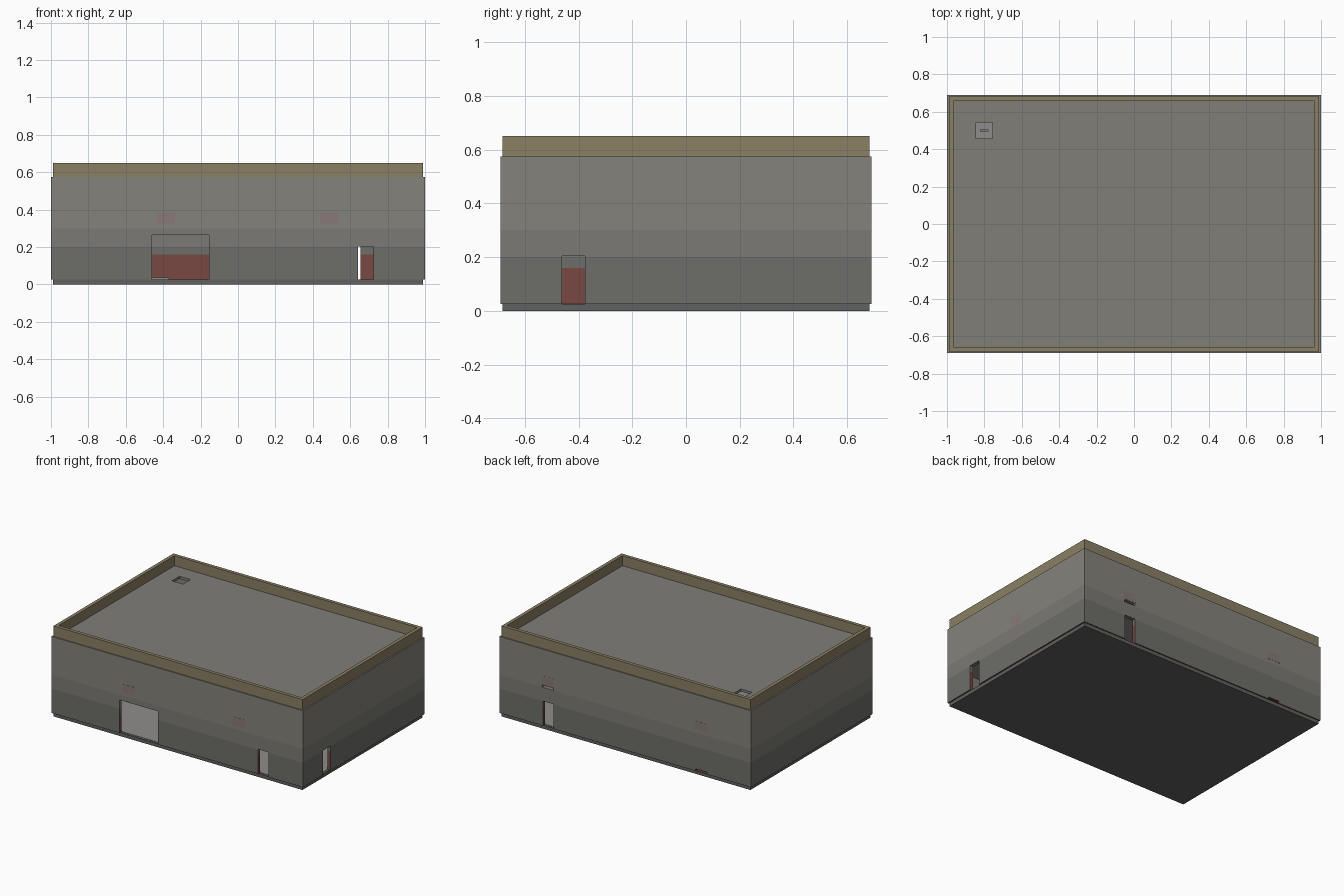
import bpy, bmesh

if "Cube" in bpy.data.objects:
    bpy.data.objects.remove(bpy.data.objects["Cube"])


def material(name, rgb):
    m = bpy.data.materials.new(name)
    m.diffuse_color = (*rgb, 1)
    m.use_nodes = True
    m.node_tree.nodes["Principled BSDF"].inputs["Base Color"].default_value = m.diffuse_color
    return m


LOWER = material("lower_wall", (0.155, 0.155, 0.143))
MIDDLE = material("middle_wall", (0.20, 0.195, 0.178))
UPPER = material("upper_wall", (0.235, 0.225, 0.197))
RED = material("inner_red", (0.19, 0.065, 0.055))
PINK = material("window_tint", (0.25, 0.19, 0.19))
TAN = material("parapet_tan", (0.26, 0.215, 0.13))
ROOF = material("roof_grey", (0.22, 0.21, 0.19))
BASE = material("base_grey", (0.12, 0.12, 0.115))
FLOOR = material("floor_grey", (0.28, 0.27, 0.26))


def box(name, x0, x1, y0, y1, z0, z1, mat=None):
    bm = bmesh.new()
    bmesh.ops.create_cube(bm, size=1)
    for v in bm.verts:
        v.co = ((x0 + x1) / 2 + v.co.x * (x1 - x0),
                (y0 + y1) / 2 + v.co.y * (y1 - y0),
                (z0 + z1) / 2 + v.co.z * (z1 - z0))
    me = bpy.data.meshes.new(name)
    bm.to_mesh(me)
    bm.free()
    ob = bpy.data.objects.new(name, me)
    bpy.context.collection.objects.link(ob)
    if mat:
        me.materials.append(mat)
    return ob


def carve(ob, cuts):
    # cut every box out of the object, apply, then drop the cutters
    cutters = [box("cutter", *c) for c in cuts]
    for c in cutters:
        c.hide_render = True
        mod = ob.modifiers.new("cut", 'BOOLEAN')
        mod.operation = 'DIFFERENCE'
        mod.solver = 'EXACT'
        mod.object = c
    dg = bpy.context.evaluated_depsgraph_get()
    me = bpy.data.meshes.new_from_object(ob.evaluated_get(dg))
    ob.modifiers.clear()
    ob.data = me
    for c in cutters:
        bpy.data.objects.remove(c)


HX, HY = 1.0, 0.69      # outer wall half sizes
T = 0.025               # wall thickness
Z0, Z1 = 0.025, 0.575   # wall bottom and top

# plinth
box("base", -0.99, 0.99, -0.682, 0.682, 0, Z0, BASE)

# hollow wall shell with its openings
walls = box("walls", -HX, HX, -HY, HY, Z0, Z1)
carve(walls, [
    (-HX + T, HX - T, -HY + T, HY - T, -0.1, 0.8),
    (-0.46, -0.155, -0.8, -0.6, -0.01, 0.263),    # vehicle entrance
    (0.642, 0.725, -0.8, -0.6, -0.01, 0.203),     # front door
    (0.9, 1.1, -0.462, -0.375, -0.01, 0.203),     # side door
    (0.57, 0.655, 0.6, 0.8, -0.01, 0.203),        # back door
    (0.57, 0.66, 0.6, 0.8, 0.302, 0.318),         # upper slot
    (-0.65, -0.56, 0.6, 0.8, 0.028, 0.04),        # lower slot
])

# colour bands on the walls
bm = bmesh.new()
bm.from_mesh(walls.data)
for z in (0.16, 0.2, 0.3):
    bmesh.ops.bisect_plane(bm, geom=bm.verts[:] + bm.edges[:] + bm.faces[:],
                           plane_co=(0, 0, z), plane_no=(0, 0, 1))
walls.data.materials.clear()
for m in (LOWER, MIDDLE, UPPER, RED):
    walls.data.materials.append(m)
for f in bm.faces:
    c = f.calc_center_median()
    outside = abs(c.x) > HX - 0.001 or abs(c.y) > HY - 0.001
    if not outside and c.z < 0.16:
        f.material_index = 3
    else:
        f.material_index = 0 if c.z < 0.2 else 1 if c.z < 0.3 else 2
bm.to_mesh(walls.data)
bm.free()

# floors inside
IX, IY = HX - T, HY - T
box("ground_floor", -IX, IX, -IY, IY, 0.02, 0.027, FLOOR)
box("upper_floor", -IX, IX, -IY, IY, 0.28, 0.3, FLOOR)
box("inner_step", -0.66, -0.37, 0.5, IY, 0.025, 0.037, FLOOR)

# roof deck with access hatch and the post under it
roof = box("roof", -0.98, 0.98, -0.67, 0.67, 0.56, 0.578, ROOF)
carve(roof, [(-0.845, -0.757, 0.457, 0.543, 0.5, 0.7)])
box("hatch_rung", -0.824, -0.778, 0.494, 0.506, 0.535, 0.547, ROOF)

# parapet ring
parapet = box("parapet", -0.99, 0.99, -0.682, 0.682, 0.565, 0.65, TAN)
carve(parapet, [(-0.965, 0.965, -0.657, 0.657, 0.5, 0.7)])

# painted window panels, flush on the walls
e = 0.001
for i, (x, side) in enumerate([(-0.385, -1), (0.49, -1), (0.615, 1), (-0.605, 1)]):
    y = side * HY
    box(f"window_panel_{i}", x - 0.048, x + 0.048, y - e, y + e, 0.325, 0.385, PINK)
for side in (-1, 1):
    x = side * (HX - e)
    box(f"side_window_panel_{side}", x - e, x + e, -0.05, 0.05, 0.305, 0.385, PINK)
